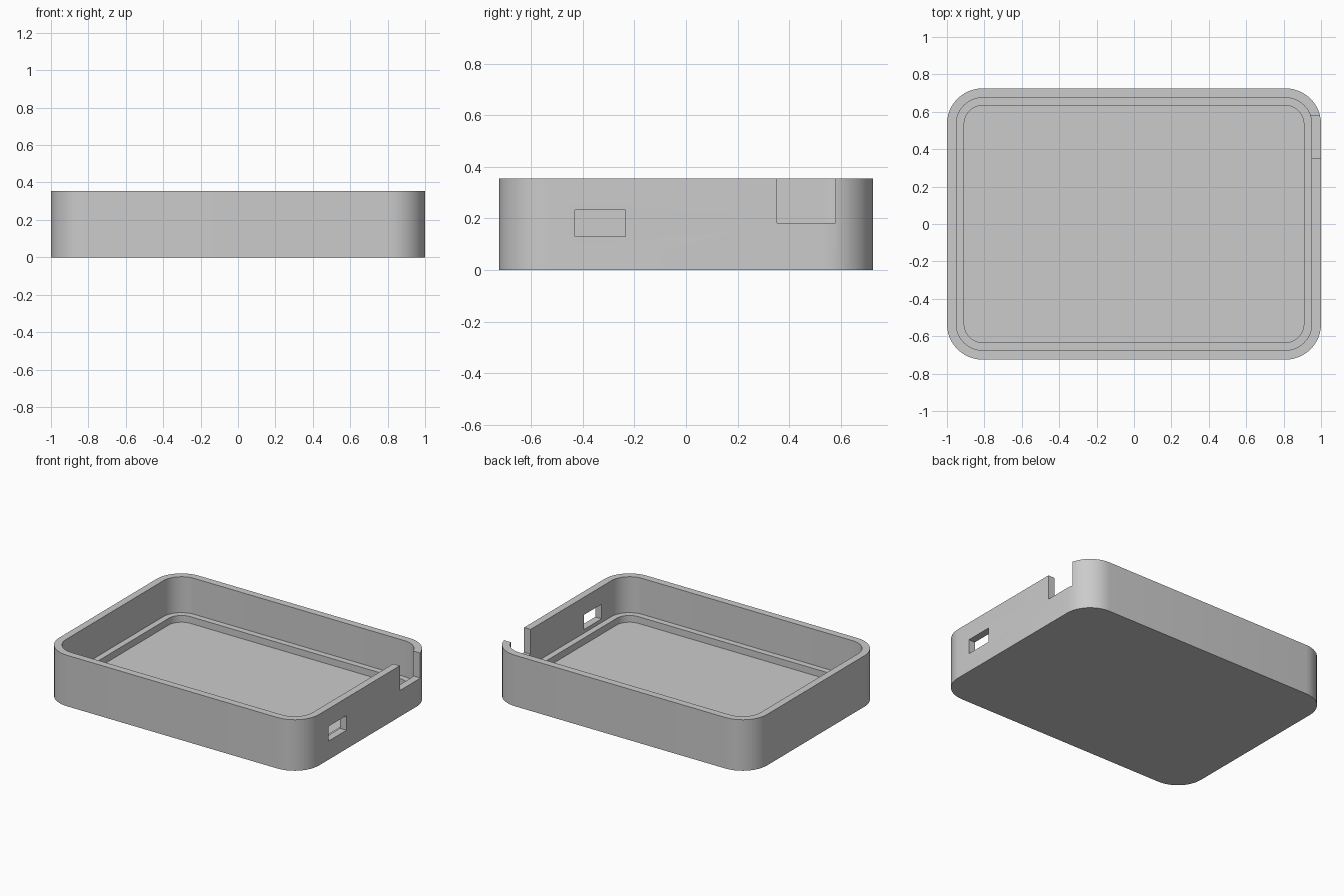
import bpy
import bmesh
from math import cos, sin, pi, radians

default = bpy.data.objects.get("Cube")
if default:
    bpy.data.objects.remove(default, do_unlink=True)

HALF_X, HALF_Y, HEIGHT = 1.0, 0.725, 0.355
CORNER = 0.19
WALL, LEDGE = 0.05, 0.092      # insets of the wall face and the ledge lip
LEDGE_Z, FLOOR_Z = 0.105, 0.058
STEPS = 12

grey = bpy.data.materials.new("plain grey")
grey.use_nodes = True
grey.diffuse_color = (0.6, 0.6, 0.6, 1)
grey.node_tree.nodes["Principled BSDF"].inputs["Base Color"].default_value = (0.6, 0.6, 0.6, 1)


def ring(bm, inset, z):
    """Rounded rectangle of vertices, inset from the outer outline."""
    r = CORNER - inset
    cx, cy = HALF_X - CORNER, HALF_Y - CORNER
    verts = []
    for quarter, (sx, sy) in enumerate([(1, 1), (-1, 1), (-1, -1), (1, -1)]):
        for i in range(STEPS + 1):
            a = (quarter + i / STEPS) * pi / 2
            verts.append(bm.verts.new((sx * cx + r * cos(a), sy * cy + r * sin(a), z)))
    return verts


def finish(bm, name):
    bmesh.ops.recalc_face_normals(bm, faces=bm.faces)
    mesh = bpy.data.meshes.new(name)
    bm.to_mesh(mesh)
    bm.free()
    mesh.materials.append(grey)
    obj = bpy.data.objects.new(name, mesh)
    bpy.context.collection.objects.link(obj)
    return obj


def box(name, low, high):
    bm = bmesh.new()
    bmesh.ops.create_cube(bm, size=1)
    for v in bm.verts:
        v.co = [(a + b) / 2 + c * (b - a) for a, b, c in zip(low, high, v.co)]
    return finish(bm, name)


# Tray: outer wall, rim, inner wall, stepped ledge and floor
bm = bmesh.new()
levels = [(0, 0), (0, HEIGHT), (WALL, HEIGHT), (WALL, LEDGE_Z), (LEDGE, LEDGE_Z), (LEDGE, FLOOR_Z)]
rings = [ring(bm, inset, z) for inset, z in levels]
for lower, upper in zip(rings, rings[1:]):
    for i in range(len(lower)):
        j = (i + 1) % len(lower)
        bm.faces.new((lower[i], lower[j], upper[j], upper[i]))
bm.faces.new(rings[0])
bm.faces.new(rings[-1])
tray = finish(bm, "enclosure_tray")

# Openings in the left end: a small port and an open-topped notch
cutters = [
    box("port_cutter", (0.93, -0.43, 0.13), (1.1, -0.235, 0.232)),
    box("notch_cutter", (0.92, 0.352, 0.182), (1.1, 0.58, 0.5)),
]
bpy.context.view_layer.objects.active = tray
for cutter in cutters:
    cut = tray.modifiers.new(cutter.name, "BOOLEAN")
    cut.operation = "DIFFERENCE"
    cut.solver = "EXACT"
    cut.object = cutter
    bpy.ops.object.modifier_apply(modifier=cut.name)
    bpy.data.objects.remove(cutter, do_unlink=True)

bpy.ops.object.select_all(action="DESELECT")
tray.select_set(True)
bpy.ops.object.shade_smooth_by_angle(angle=radians(30))
